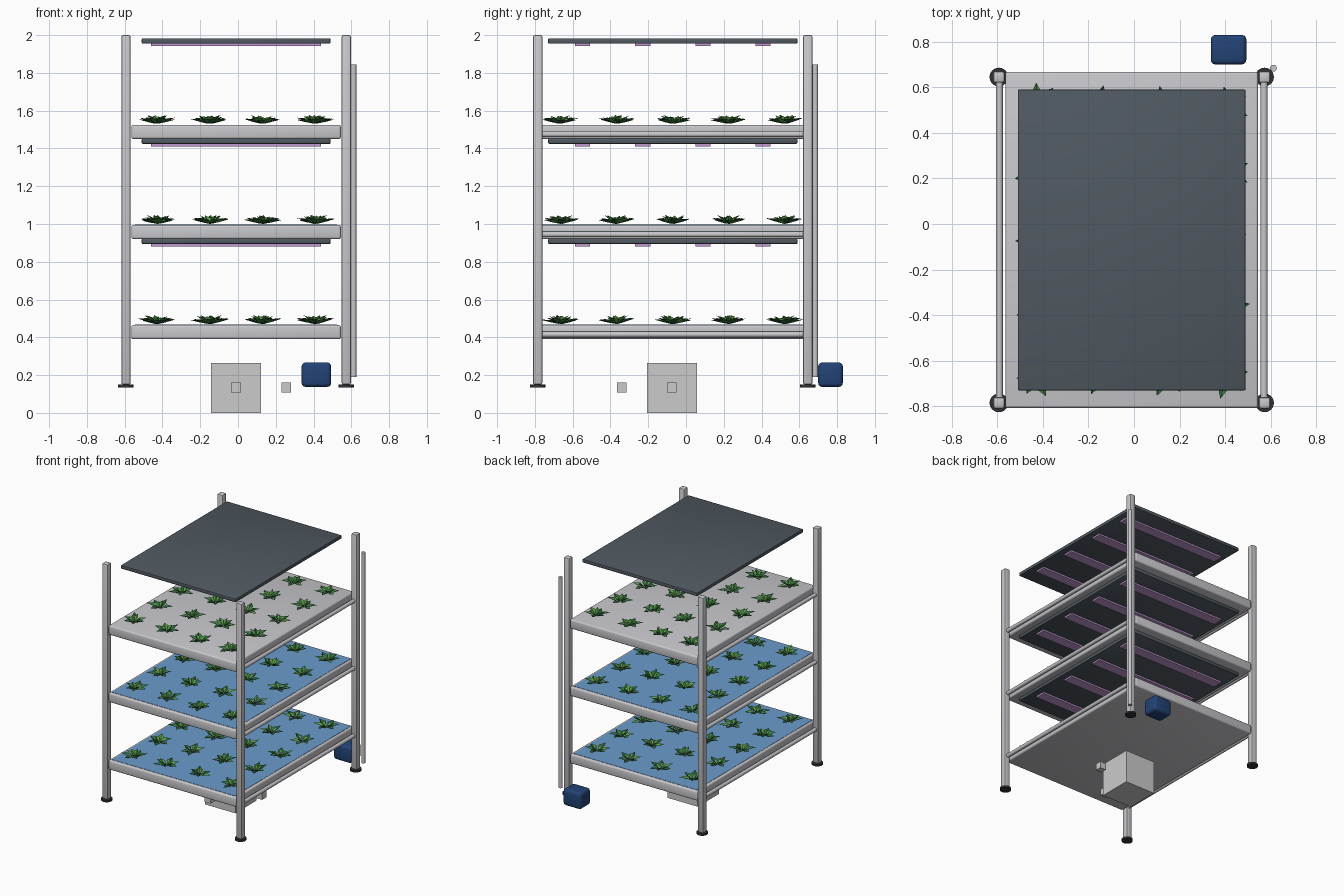
import bpy, bmesh, math, random
from mathutils import Matrix, Vector

if "Cube" in bpy.data.objects:
    bpy.data.objects.remove(bpy.data.objects["Cube"], do_unlink=True)
random.seed(4)


def material(name, rgb):
    m = bpy.data.materials.new(name)
    m.use_nodes = True
    m.diffuse_color = (*rgb, 1)
    m.node_tree.nodes["Principled BSDF"].inputs["Base Color"].default_value = (*rgb, 1)
    return m


METAL = material("pale metal", (0.58, 0.58, 0.61))
GREY = material("plain grey", (0.60, 0.60, 0.60))
PANEL = material("dark slate", (0.08, 0.10, 0.12))
RUBBER = material("black rubber", (0.03, 0.03, 0.035))
LIGHT = material("violet light", (0.55, 0.32, 0.64))
WATER = material("water blue", (0.15, 0.33, 0.60))
PUMP = material("navy blue", (0.016, 0.056, 0.18))
LEAF_DARK = material("dark leaf green", (0.04, 0.18, 0.055))
LEAF_LIGHT = material("light leaf green", (0.11, 0.36, 0.075))


def finish(name, bm, mats, smooth=True):
    mesh = bpy.data.meshes.new(name)
    bmesh.ops.recalc_face_normals(bm, faces=bm.faces)
    bm.to_mesh(mesh)
    bm.free()
    ob = bpy.data.objects.new(name, mesh)
    bpy.context.collection.objects.link(ob)
    for m in mats:
        mesh.materials.append(m)
    if smooth:
        bpy.ops.object.select_all(action='DESELECT')
        ob.select_set(True)
        bpy.context.view_layer.objects.active = ob
        bpy.ops.object.shade_smooth_by_angle(angle=math.radians(35))
    return ob


def box(name, x, y, z, mat, bevel=0, segments=2):
    """Box from its (low, high) extent on each axis, with rounded edges."""
    bm = bmesh.new()
    size = [b - a for a, b in (x, y, z)]
    centre = [(a + b) / 2 for a, b in (x, y, z)]
    bmesh.ops.create_cube(bm, size=1, matrix=Matrix.Translation(centre) @ Matrix.Diagonal((*size, 1)))
    if bevel:
        bmesh.ops.bevel(bm, geom=bm.edges[:], offset=bevel, segments=segments, profile=0.5, affect='EDGES')
    return finish(name, bm, [mat], bool(bevel))


def rod(name, start, end, radius, mat, sides=16):
    """Cylinder between two points."""
    a, b = Vector(start), Vector(end)
    turn = (b - a).to_track_quat('Z', 'Y').to_matrix().to_4x4()
    bm = bmesh.new()
    bmesh.ops.create_cone(bm, cap_ends=True, segments=sides, radius1=radius, radius2=radius,
                          depth=(b - a).length, matrix=Matrix.Translation((a + b) / 2) @ turn)
    return finish(name, bm, [mat])


CX, CY = -0.01, -0.07     # centre of the rack
POST_X, POST_Y = 0.583, 0.715

# Corner posts with round feet
for sx, side in ((-1, "right"), (1, "left")):
    for sy, end in ((-1, "front"), (1, "back")):
        x, y = CX + sx * POST_X, CY + sy * POST_Y
        box(f"{end}_{side}_post", (x - 0.025, x + 0.025), (y - 0.025, y + 0.025), (0.15, 2), METAL, 0.01)
        rod(f"{end}_{side}_foot", (x, y, 0.135), (x, y, 0.15), 0.041, RUBBER, 24)


def add_leaf(bm, origin, angle, length, width, rise, mat_index):
    """Pointed leaf folded along its midrib and lifted towards the tip."""
    turn = Matrix.Translation(origin) @ Matrix.Rotation(angle, 4, 'Z')

    def point(t, w, h):
        return bm.verts.new(turn @ Vector((t * length, w * width, h)))

    base, tip = point(0.05, 0, 0.004), point(1, 0, rise)
    mid = point(0.5, 0, rise * 0.5)
    for s in (-1, 1):
        edge = point(0.48, s, rise * 0.5 + 0.012)
        for tri in ((base, mid, edge), (mid, tip, edge)):
            bm.faces.new(tri).material_index = mat_index


def plants(name, z):
    """Four by five grid of leafy rosettes."""
    bm = bmesh.new()
    for i in range(4):
        for j in range(5):
            spot = Vector((CX + (i - 1.5) * 0.28 + random.uniform(-0.008, 0.008),
                           CY + (j - 2) * 0.297 + random.uniform(-0.008, 0.008), z))
            spin = random.uniform(0, math.tau)
            for count, length, rise, shade in ((6, 0.095, 0.032, 0), (4, 0.06, 0.045, 1)):
                for k in range(count):
                    add_leaf(bm, spot, spin + math.tau * (k + 0.5 * shade) / count + random.uniform(-0.15, 0.15),
                             length * random.uniform(0.85, 1.08), length * 0.25,
                             rise * random.uniform(0.7, 1.15), shade if k else 1)
    finish(name, bm, [LEAF_DARK, LEAF_LIGHT], False)


def lamp(name, top):
    """Flat panel with four light strips underneath."""
    box(f"{name}_lamp_panel", (-0.51, 0.49), (-0.73, 0.59), (top - 0.028, top), PANEL, 0.006)
    for k in range(4):
        y = CY + (k - 1.5) * 0.318
        box(f"{name}_light_strip_{k + 1}", (-0.46, 0.44), (y - 0.04, y + 0.04),
            (top - 0.041, top - 0.027), LIGHT)


# Growing levels
for level, top in (("lower", 0.465), ("middle", 0.995), ("upper", 1.525)):
    box(f"{level}_tray", (-0.565, 0.545), (-0.808, 0.668), (top - 0.075, top), METAL, 0.012, 3)
    if level != "upper":
        box(f"{level}_water", (-0.545, 0.525), (-0.788, 0.648), (top - 0.002, top + 0.002), WATER)
    for sx, side in ((-1, "right"), (1, "left")):
        x = CX + sx * 0.581
        rod(f"{level}_{side}_rail", (x, CY - POST_Y, top - 0.05), (x, CY + POST_Y, top - 0.05), 0.015, METAL)
    plants(f"{level}_plants", top + 0.002)

# Lamps beneath the two higher trays and at the top
for name, top in (("lower", 0.922), ("middle", 1.452), ("upper", 1.983)):
    lamp(name, top)

# Tank with two small blocks beside it
box("tank", (-0.142, 0.122), (-0.207, 0.057), (0, 0.265), GREY)
for name, x, y in (("left_block", 0.255, -0.075), ("front_block", -0.01, -0.34)):
    box(name, (x - 0.026, x + 0.026), (y - 0.026, y + 0.026), (0.108, 0.16), GREY)

# Pump and feed pipe at the back
box("pump", (0.337, 0.493), (0.70, 0.83), (0.138, 0.267), PUMP, 0.02, 3)
rod("feed_pipe", (0.612, 0.684, 0.19), (0.612, 0.684, 1.845), 0.015, METAL)
